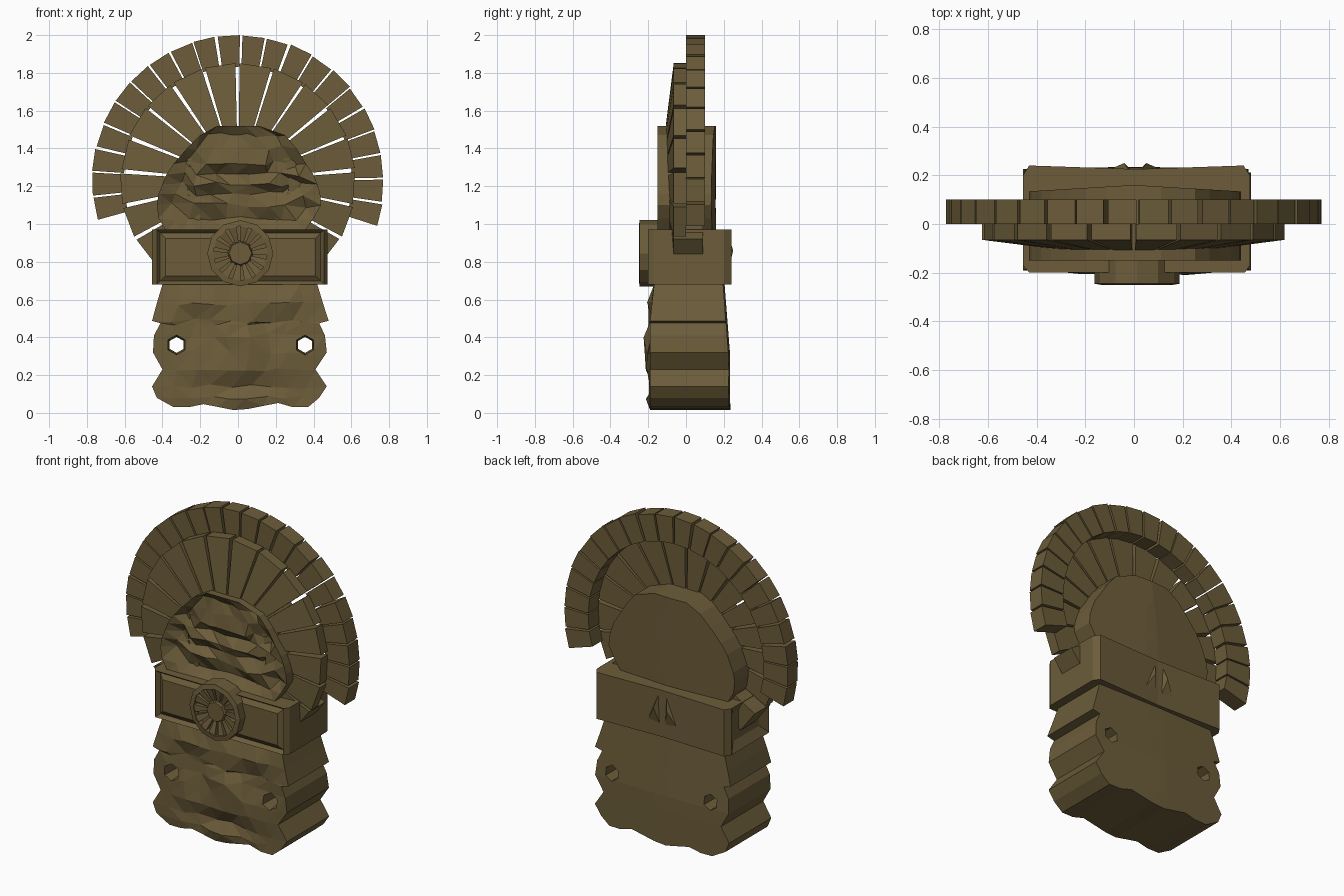
import bpy, bmesh, math, random
from mathutils import Vector

random.seed(4)
cube = bpy.data.objects.get("Cube")
if cube:
    bpy.data.objects.remove(cube, do_unlink=True)

stone = bpy.data.materials.new("weathered brown stone")
stone.use_nodes = True
COLOR = (0.150, 0.108, 0.042, 1)
stone.diffuse_color = COLOR
stone.node_tree.nodes["Principled BSDF"].inputs["Base Color"].default_value = COLOR


def finish(name, bm):
    """Turn a bmesh into a flat shaded stone object."""
    bmesh.ops.recalc_face_normals(bm, faces=bm.faces)
    mesh = bpy.data.meshes.new(name)
    bm.to_mesh(mesh)
    bm.free()
    mesh.materials.append(stone)
    obj = bpy.data.objects.new(name, mesh)
    bpy.context.collection.objects.link(obj)
    return obj


def bumps(shapes, x, z):
    """Sum of soft bumps: centre x, centre z, radius x, radius z, height."""
    return sum(h * math.exp(-((x - cx) / rx) ** 2 - ((z - cz) / rz) ** 2)
               for cx, cz, rx, rz, h in shapes)


def carved_block(name, rows, cols, front, back, shape_z=lambda x, z: z, wobble=0.012):
    """Slab built from rows of (height, right edge, left edge) with a carved front."""
    bm = bmesh.new()
    fronts, backs = [], []
    for r, (z, x0, x1) in enumerate(rows):
        f, b = [], []
        for c in range(cols + 1):
            inside = 0 < c < cols and 0 < r < len(rows) - 1
            x = x0 + (x1 - x0) * c / cols
            zz = shape_z(x, z)
            dx, dy, dz = [random.uniform(-wobble, wobble) if inside else 0 for _ in range(3)]
            f.append(bm.verts.new((x + dx * 1.5, front(x, zz, inside) + dy * 0.6, zz + dz)))
            b.append(bm.verts.new((x, back(x, zz), zz)))
        fronts.append(f)
        backs.append(b)
    skin = []
    for r in range(len(rows) - 1):
        for grid in (fronts, backs):
            for c in range(cols):
                skin.append(bm.faces.new((grid[r][c], grid[r][c + 1],
                                          grid[r + 1][c + 1], grid[r + 1][c])))
        for c in (0, -1):
            bm.faces.new((fronts[r][c], fronts[r + 1][c], backs[r + 1][c], backs[r][c]))
    for r in (0, -1):
        for c in range(cols):
            bm.faces.new((fronts[r][c], fronts[r][c + 1], backs[r][c + 1], backs[r][c]))
    bmesh.ops.triangulate(bm, faces=skin, quad_method='SHORT_EDGE')
    return finish(name, bm)


def wedge(bm, cx, cz, a0, a1, r0, r1, inner_y, outer_y):
    """Tapered slab between two angles (from straight up) and two radii."""
    ring = []
    for r, ys in ((r0, inner_y), (r1, outer_y)):
        for y in ys:
            for a in (a0, a1):
                ring.append(bm.verts.new((cx + r * math.sin(a), y, cz + r * math.cos(a))))
    for f in ((0, 1, 3, 2), (4, 5, 7, 6), (0, 1, 5, 4), (2, 3, 7, 6), (0, 2, 6, 4), (1, 3, 7, 5)):
        bm.faces.new([ring[i] for i in f])


def disc(bm, cx, cz, radius0, radius1, y0, y1, sides):
    """Cone or cylinder along y."""
    loops = [[bm.verts.new((cx + r * math.sin(math.tau * i / sides), y,
                            cz + r * math.cos(math.tau * i / sides)))
              for i in range(sides)] for r, y in ((radius0, y0), (radius1, y1))]
    for loop in loops:
        bm.faces.new(loop)
    for i in range(sides):
        j = (i + 1) % sides
        bm.faces.new((loops[0][i], loops[0][j], loops[1][j], loops[1][i]))


# Head with lobed ears, brow, nose, cheeks and mouth
head_rows = [(.03, -.34, .37), (.08, -.43, .43), (.14, -.455, .47), (.23, -.40, .41),
             (.32, -.45, .47), (.41, -.445, .46), (.475, -.41, .43), (.487, -.455, .48),
             (.58, -.43, .45), (.68, -.40, .42)]
face = [(.04, .36, .09, .13, .04), (0, .13, .17, .03, -.035), (.02, .2, .13, .04, .02),
        (.02, .07, .14, .04, .02)]
for side in (-1, 1):
    face += [(side * .2, .57, .16, .05, .025), (side * .19, .45, .11, .05, -.03),
             (side * .22, .27, .1, .07, .02)]


def head_front(x, z, inside):
    base = -.19 if z < .5 else -.19 + (z - .5) * .12
    return base - (bumps(face, x, z) if inside else 0)


def head_bottom(x, z):
    if z > .05:
        return z
    return .01 + .2 * abs(x) if abs(x) < .26 else .03


head = carved_block("head", head_rows, 9, head_front,
                    lambda x, z: .235 - .03 * max(0, z - .3) / .38 - .02 * abs(x), head_bottom)

# Ear holes, flared towards the front
bm = bmesh.new()
for x in (-.325, .355):
    disc(bm, x, .36, .065, .04, -.3, -.08, 6)
    disc(bm, x, .36, .045, .05, -.1, .32, 6)
cutter = finish("ear_hole_cutter", bm)
cutter.hide_render = True
cut = head.modifiers.new("ear holes", 'BOOLEAN')
cut.object = cutter
cut.operation = 'DIFFERENCE'
cut.solver = 'EXACT'
cut.use_self = True
bpy.context.view_layer.update()
carved = bpy.data.meshes.new_from_object(head.evaluated_get(bpy.context.evaluated_depsgraph_get()))
head.modifiers.clear()
head.data = carved
bpy.data.objects.remove(cutter, do_unlink=True)

# Headband with chamfered ends and framed panels
bm = bmesh.new()
plan = [(-.43, -.2), (.455, -.2), (.475, -.17), (.475, .2), (.45, .24),
        (.01, .225), (-.43, .24), (-.455, .2), (-.455, -.17)]
low, high = [[bm.verts.new((x, y, z)) for x, y in plan] for z in (.68, .97)]
bm.faces.new(low)
bm.faces.new(high)
sides = []
for i in range(len(plan)):
    j = (i + 1) % len(plan)
    sides.append(bm.faces.new((low[i], low[j], high[j], high[i])))
bmesh.ops.recalc_face_normals(bm, faces=bm.faces)
bmesh.ops.inset_region(bm, faces=[sides[0]], thickness=.025, depth=-.025)
bmesh.ops.inset_region(bm, faces=[sides[0]], thickness=.04, depth=.02)
bmesh.ops.inset_region(bm, faces=[sides[7]], thickness=.08, depth=-.03)
finish("headband", bm)

# Worn ridges on the back of the headband
bm = bmesh.new()
for x, tilt in ((-.06, .04), (.07, -.04)):
    base = [bm.verts.new(p) for p in ((x - .05, .22, .74), (x + .05, .22, .74), (x + tilt, .22, .95))]
    tip = bm.verts.new((x + tilt / 2, .25, .86))
    bm.faces.new(base)
    for i in range(3):
        bm.faces.new((base[i], base[(i + 1) % 3], tip))
finish("headband_back_ridges", bm)

# Round medallion with raised rim, radial petals and hub
MX, MZ = .012, .845
bm = bmesh.new()
disc(bm, MX, MZ, .16, .16, -.15, -.215, 12)
for i in range(12):
    a = math.tau * i / 12
    wedge(bm, MX, MZ, a, a + math.tau / 12, .145, .175, (-.15, -.25), (-.15, -.245))
finish("medallion_rim", bm)
bm = bmesh.new()
for i in range(14):
    a = math.tau * i / 14
    wedge(bm, MX, MZ, a, a + .3, .06, .148, (-.2, -.226), (-.2, -.246))
finish("medallion_petals", bm)
bm = bmesh.new()
disc(bm, MX, MZ, .075, .06, -.2, -.24, 8)
finish("medallion_hub", bm)

# Domed crown with a rim around folded drapery
crown_rows = [(.96, -.38, .35), (1.03, -.42, .40), (1.1, -.43, .44), (1.16, -.42, .435),
              (1.21, -.40, .42), (1.26, -.38, .40), (1.32, -.34, .36), (1.4, -.27, .31),
              (1.47, -.20, .25), (1.52, -.11, .11)]


def crown_front(x, z, inside):
    if not inside:
        return -.15
    folds = .024 * math.sin(52 * (z - .25 * abs(x))) * (1 if z < 1.33 else 0)
    return -.115 + folds - bumps([(0, 1.38, .25, .08, .015)], x, z)


carved_block("crown", crown_rows, 9, crown_front, lambda x, z: .16 - .06 * abs(x), wobble=.014)

# Two rings of feathers fanned around the crown
FAN_Z = 1.228


def feather_ring(name, count, start, step, gap, r0, r1, inner_y, outer_y):
    bm = bmesh.new()
    for i in range(count):
        a = math.radians(start + i * step)
        width = math.radians(step - gap + random.uniform(-.4, .4))
        back = .09 if name == "inner_feathers" and i in (0, count - 1) else inner_y[1]
        wedge(bm, 0, FAN_Z, a, a + width, r0, r1 + random.uniform(-.004, .003),
              (inner_y[0], back), (outer_y[0], max(back, outer_y[1])))
    finish(name, bm)


feather_ring("inner_feathers", 16, -135.2, 17, 1.8, .27, .622, (-.11, 0), (-.065, 0))
feather_ring("outer_feathers", 22, -105.5, 9.75, 1, .605, .772, (0, .1), (0, .088))
